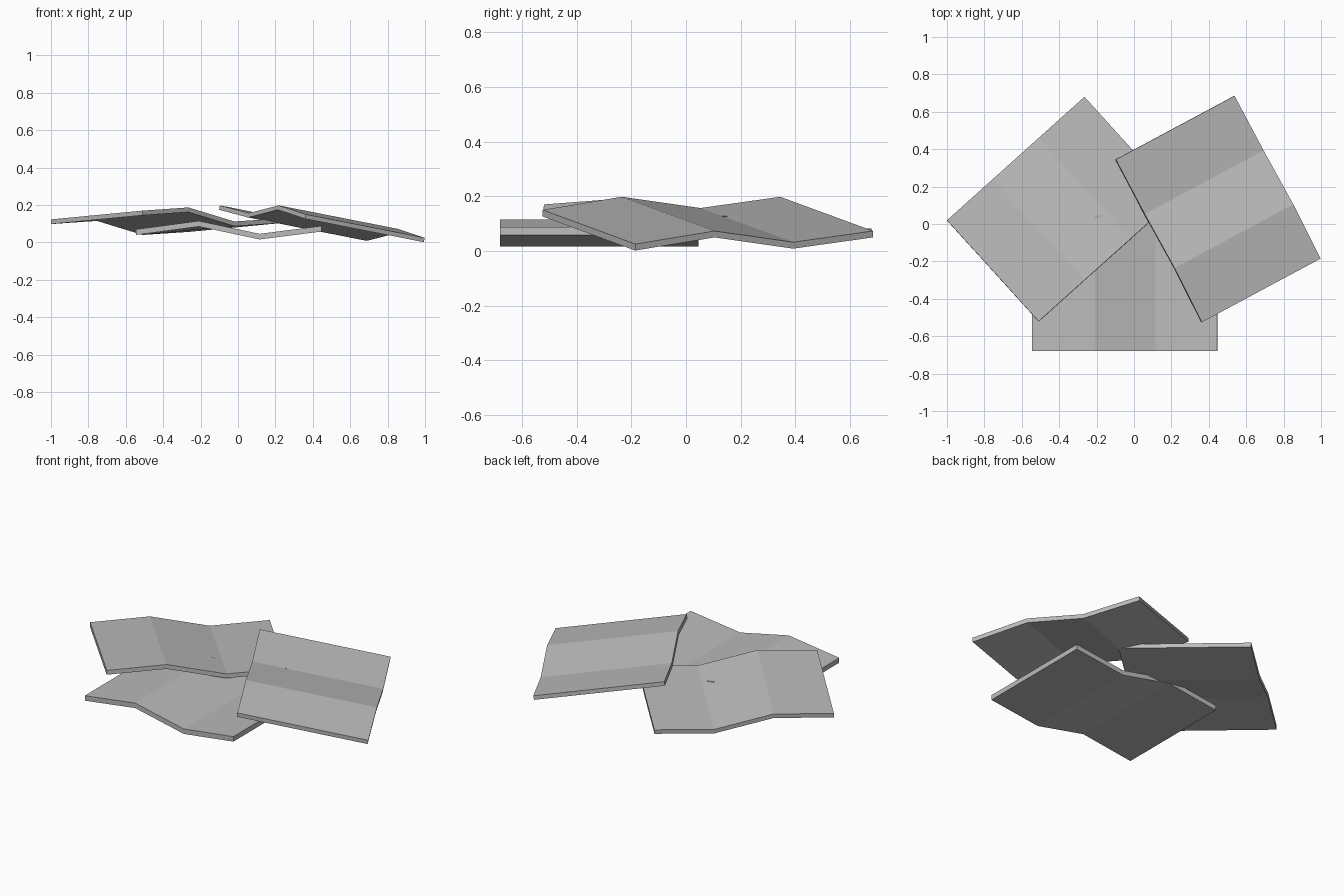
import bpy, bmesh
from mathutils import Vector

cube = bpy.data.objects.get("Cube")
if cube:
    bpy.data.objects.remove(cube, do_unlink=True)

# One plain grey for all sheets
GREY = (0.5, 0.5, 0.5, 1.0)
mat = bpy.data.materials.new("sheet_grey")
mat.use_nodes = True
mat.diffuse_color = GREY
mat.node_tree.nodes["Principled BSDF"].inputs["Base Color"].default_value = GREY


def folded_sheet(name, edge, run, thickness):
    """Zigzag edge swept along run, thickened below its overall plane."""
    edge = [Vector(p) for p in edge]
    run = Vector(run)
    down = (edge[-1] - edge[0]).cross(run).normalized() * -thickness
    if down.z > 0:
        down.negate()
    bm = bmesh.new()
    # Closed strip rings: top near, top far, bottom far, bottom near
    rings = [[bm.verts.new(p + o) for o in (Vector(), run, run + down, down)]
             for p in edge]
    for a, b in zip(rings, rings[1:]):
        for i in range(4):
            j = (i + 1) % 4
            bm.faces.new((a[i], a[j], b[j], b[i]))
    bm.faces.new(rings[0])
    bm.faces.new(rings[-1])
    bmesh.ops.recalc_face_normals(bm, faces=bm.faces)
    mesh = bpy.data.meshes.new(name)
    bm.to_mesh(mesh)
    bm.free()
    mesh.materials.append(mat)
    obj = bpy.data.objects.new(name, mesh)
    bpy.context.collection.objects.link(obj)
    return obj


# Lowest sheet, lying square to the front
folded_sheet("bottom_sheet",
             [(-0.545, -0.68, 0.07), (-0.21, -0.68, 0.115),
              (0.115, -0.68, 0.046), (0.445, -0.68, 0.088)],
             (0, 0.725, 0), 0.03)

# Middle sheet, leaning over the bottom one
folded_sheet("middle_sheet",
             [(-0.51, -0.52, 0.17), (-0.265, -0.30, 0.187),
              (-0.02, -0.08, 0.112), (0.225, 0.14, 0.128)],
             (-0.49, 0.54, -0.047), 0.025)

# Top sheet, sloping down to the left side
folded_sheet("top_sheet",
             [(-0.097, 0.345, 0.198), (0.058, 0.053, 0.157),
              (0.217, -0.235, 0.198), (0.363, -0.525, 0.15)],
             (0.635, 0.34, -0.125), 0.024)
